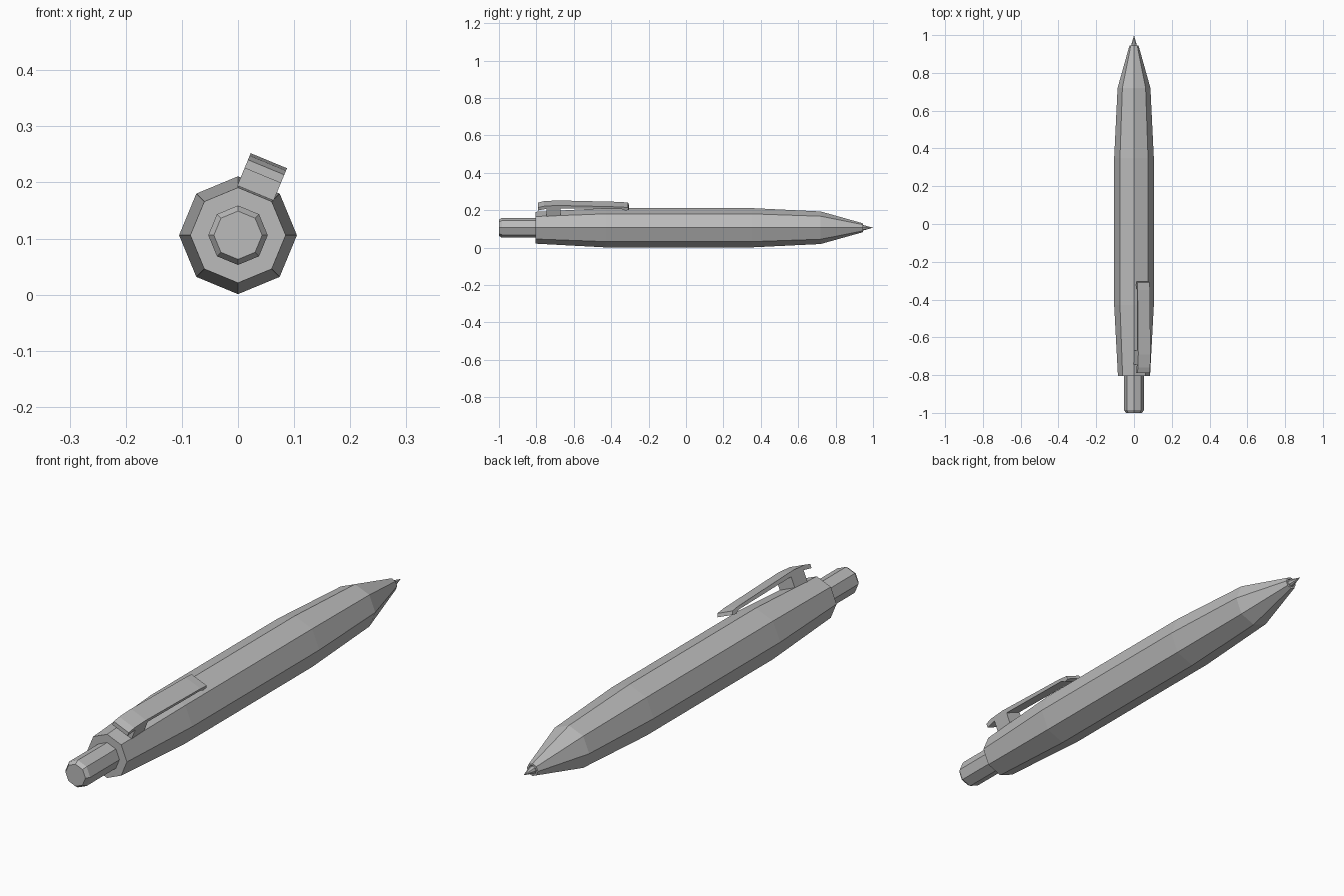
import bpy, bmesh
from math import cos, sin, pi
from mathutils import Matrix

old = bpy.data.objects.get("Cube")
if old:
    bpy.data.objects.remove(old, do_unlink=True)

SIDES = 8
AXIS_Z = 0.106

grey = bpy.data.materials.new("plain grey")
grey.use_nodes = True
grey.diffuse_color = (0.5, 0.5, 0.5, 1)
grey.node_tree.nodes["Principled BSDF"].inputs["Base Color"].default_value = (0.5, 0.5, 0.5, 1)


def finish(name, bm):
    """Turn a bmesh into a flat shaded object lying on the pen axis."""
    bmesh.ops.recalc_face_normals(bm, faces=bm.faces)
    mesh = bpy.data.meshes.new(name)
    bm.to_mesh(mesh)
    bm.free()
    mesh.materials.append(grey)
    obj = bpy.data.objects.new(name, mesh)
    obj.location.z = AXIS_Z
    bpy.context.collection.objects.link(obj)
    return obj


def lathe(name, profile):
    """Octagonal solid along y from (y, radius) stations."""
    bm = bmesh.new()
    rings = []
    for y, r in profile:
        count = SIDES if r else 1
        rings.append([bm.verts.new((r * cos(2 * pi * i / SIDES), y, r * sin(2 * pi * i / SIDES)))
                      for i in range(count)])
    for a, b in zip(rings, rings[1:]):
        for i in range(SIDES):
            j = (i + 1) % SIDES
            if len(b) == 1:
                bm.faces.new((a[i], a[j], b[0]))
            else:
                bm.faces.new((a[i], a[j], b[j], b[i]))
    for ring in (rings[0], rings[-1]):
        if len(ring) > 1:
            bm.faces.new(ring)
    return finish(name, bm)


def extrude_side(name, outline, width):
    """Side outline of (y, height) points extruded across, tilted onto a barrel facet."""
    bm = bmesh.new()
    face = bm.faces.new([bm.verts.new((-width / 2, y, h)) for y, h in outline])
    new = bmesh.ops.extrude_face_region(bm, geom=[face])["geom"]
    bmesh.ops.translate(bm, vec=(width, 0, 0),
                        verts=[v for v in new if isinstance(v, bmesh.types.BMVert)])
    bmesh.ops.transform(bm, matrix=Matrix.Rotation(pi / SIDES, 4, 'Y'), verts=bm.verts)
    return finish(name, bm)


# Barrel with a tapered nose and a small recess around the point
lathe("barrel", [(-0.805, 0.085), (-0.43, 0.105), (0.35, 0.105), (0.72, 0.087),
                 (0.945, 0.024), (0.945, 0.017), (0.93, 0.015)])

# Writing point
lathe("point", [(0.925, 0.014), (0.95, 0.014), (1.0, 0)])

# Push button with chamfered end
lathe("push_button", [(-1.0, 0.043), (-0.985, 0.053), (-0.8, 0.053)])

# Pocket clip: arm with drooping front lip, foot and hooked far end
extrude_side("clip_arm", [(-0.79, 0.131), (-0.76, 0.139), (-0.69, 0.1437), (-0.35, 0.135),
                          (-0.31, 0.131), (-0.305, 0.118), (-0.325, 0.114), (-0.345, 0.123),
                          (-0.66, 0.127), (-0.745, 0.124), (-0.79, 0.115)], 0.07)
extrude_side("clip_foot", [(-0.745, 0.128), (-0.745, 0.077), (-0.67, 0.08), (-0.67, 0.128)], 0.07)
